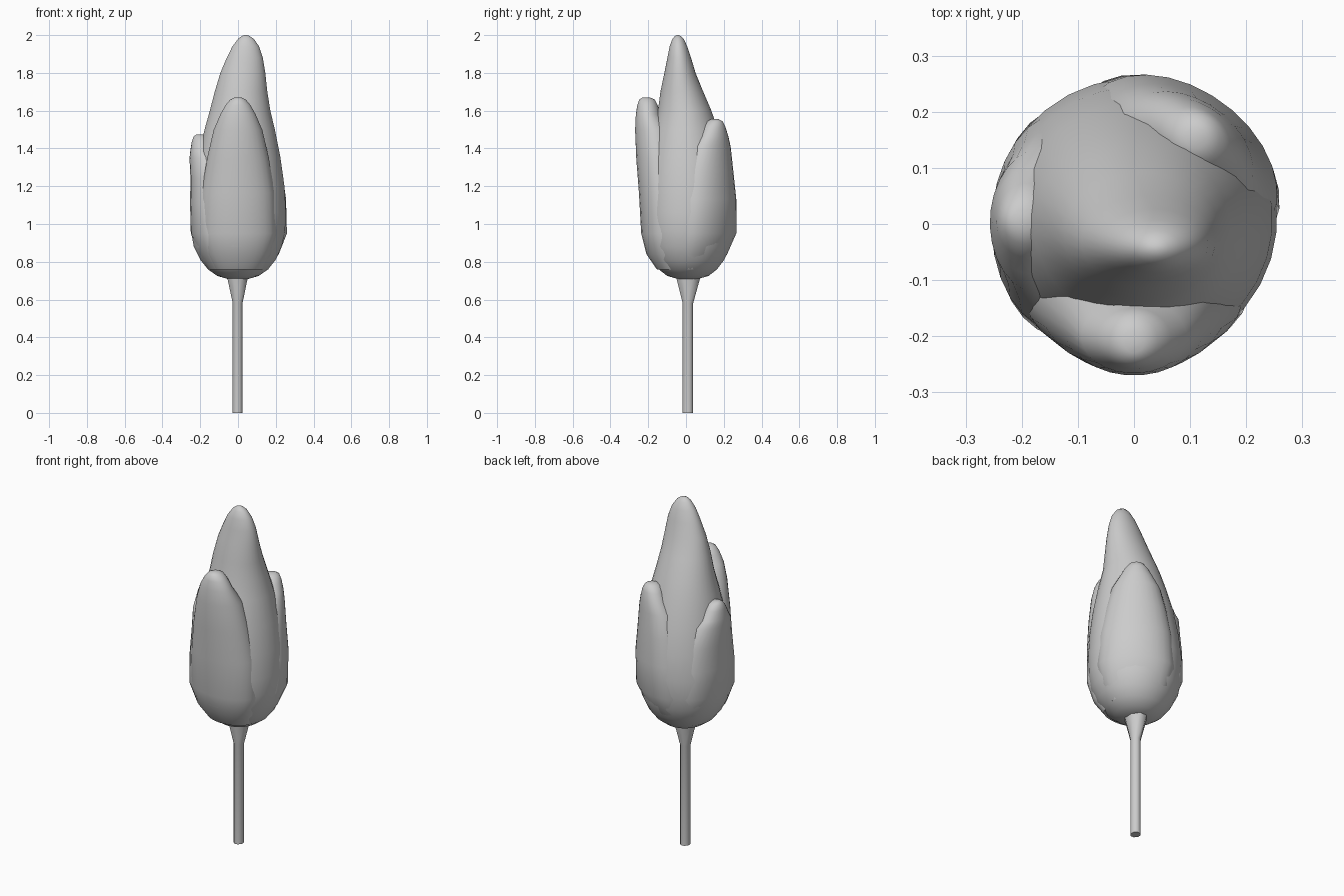
import bpy, bmesh, math
from mathutils import Matrix


def loft(name, rows, sides=32, angle=0.0, power=1.0):
    """Closed loft; each row is z, min x, max x, centre y, half width in y."""
    bm = bmesh.new()
    rings = []
    for z, lo, hi, cy, hw in rows:
        ring = []
        for i in range(sides):
            a = 2 * math.pi * (i + 0.5) / sides
            ring.append(bm.verts.new(((lo + hi) / 2 + (hi - lo) / 2 * math.cos(a),
                                      cy + hw * math.sin(a), z)))
        rings.append(ring)
    for a, b in zip(rings, rings[1:]):
        for i in range(sides):
            j = (i + 1) % sides
            bm.faces.new((a[i], a[j], b[j], b[i]))
    bm.faces.new(rings[0][::-1])
    bm.faces.new(rings[-1])
    bm.transform(Matrix.Rotation(angle, 4, 'Z'))
    me = bpy.data.meshes.new(name)
    bm.to_mesh(me)
    bm.free()
    ob = bpy.data.objects.new(name, me)
    bpy.context.collection.objects.link(ob)
    bpy.ops.object.select_all(action='DESELECT')
    ob.select_set(True)
    bpy.context.view_layer.objects.active = ob
    bpy.ops.object.shade_smooth_by_angle(angle=math.radians(50))
    return ob


# Stem with flared top
loft("stem", [(0, -.03, .026, .01, .03), (.58, -.03, .026, .01, .03),
              (.71, -.06, .055, .012, .067), (.76, -.06, .055, .012, .067)], sides=8)

# Inner bud, leaning to an off-centre tip
loft("bud_core", [
    (.708, -.05, .05, .01, .05), (.725, -.11, .11, .01, .11),
    (.76, -.16, .16, .01, .155), (.81, -.20, .20, .008, .195),
    (.88, -.235, .232, .007, .228), (.96, -.25, .25, .008, .243),
    (1.06, -.25, .255, .01, .25), (1.2, -.235, .247, .008, .237),
    (1.35, -.212, .226, .003, .213), (1.5, -.178, .196, -.003, .172),
    (1.6, -.15, .172, -.007, .142), (1.7, -.124, .156, -.022, .114),
    (1.8, -.094, .145, -.032, .083), (1.88, -.06, .132, -.036, .063),
    (1.94, -.03, .112, -.04, .047), (1.98, .0, .084, -.042, .03),
    (1.995, .02, .062, -.043, .016), (2.0, .034, .048, -.043, .005)])


def petal(name, angle, tip, outer, lip):
    """Outer petal: wide and round at the base, narrowing to a rounded lip."""
    base, low, mid, high = outer
    h = tip - .95
    loft(name, [
        (.76, .0, .155, 0, .13), (.84, .0, .21, 0, .175),
        (.95, .0, base, 0, .205), (.95 + h * .3, .0, low, 0, .195),
        (.95 + h * .55, .03, mid, 0, .165), (.95 + h * .76, .07, high, 0, .13),
        (tip - .09, lip - .085, high - .004, 0, .094),
        (tip - .04, lip - .07, high - .012, 0, .066),
        (tip - .012, lip - .055, high - .022, 0, .042),
        (tip, lip - .03, lip + .01, 0, .018)], sides=28, angle=math.radians(angle))


petal("front_petal", -90, 1.67, (.238, .25, .264, .27), .22)
petal("left_petal", 178, 1.475, (.25, .254, .252, .257), .21)
petal("back_petal", 54, 1.555, (.262, .268, .258, .252), .2)
